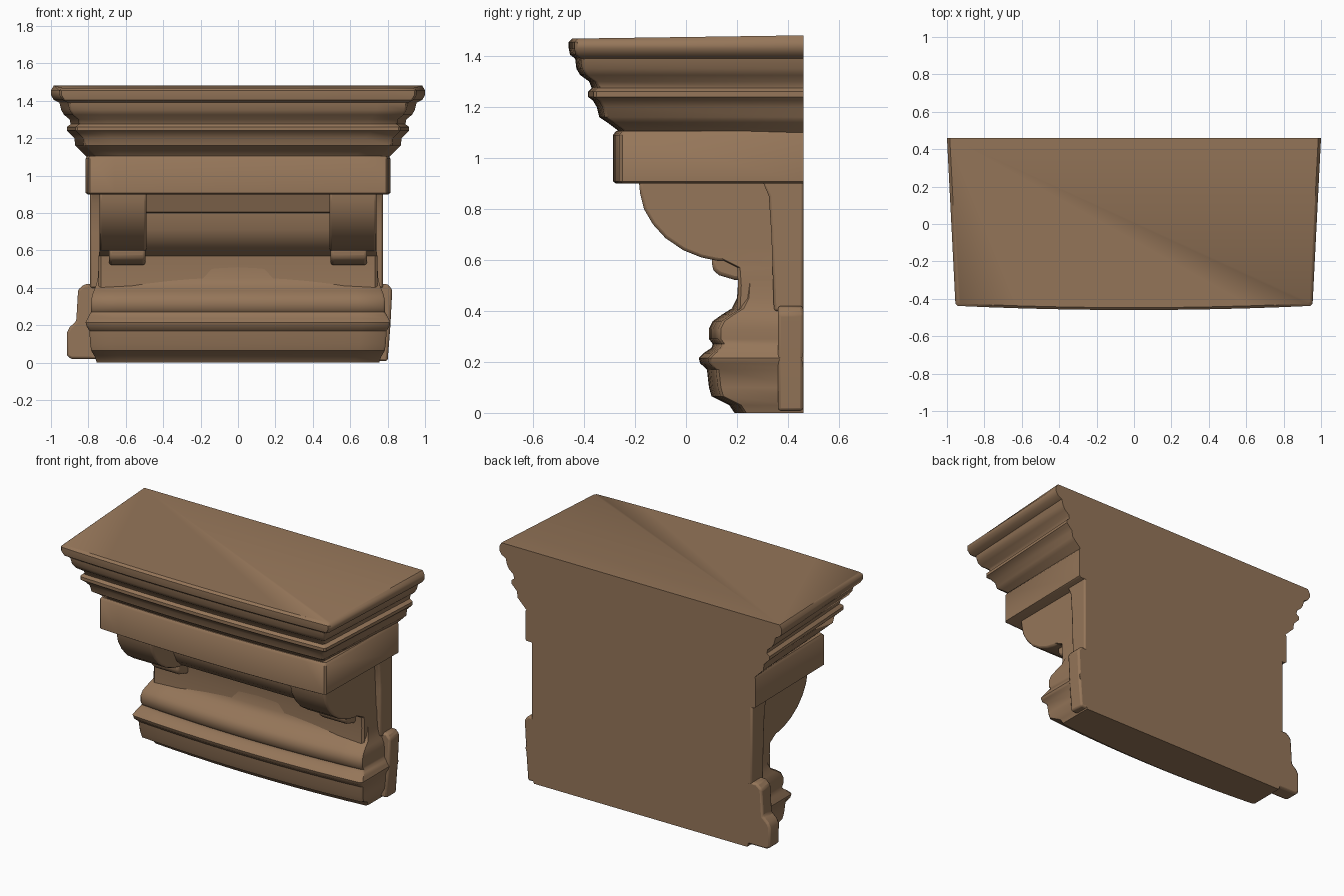
import bpy, bmesh

cube = bpy.data.objects.get("Cube")
if cube:
    bpy.data.objects.remove(cube, do_unlink=True)

BACK = 0.46
stone = bpy.data.materials.new("brown stone")
stone.use_nodes = True
color = (0.30, 0.18, 0.10, 1)
stone.diffuse_color = color
bsdf = next(n for n in stone.node_tree.nodes if n.type == 'BSDF_PRINCIPLED')
bsdf.inputs["Base Color"].default_value = color
bsdf.inputs["Roughness"].default_value = 0.8


def finish(name, bm, bevel=0.0, angle=0.7):
    bmesh.ops.recalc_face_normals(bm, faces=bm.faces)
    mesh = bpy.data.meshes.new(name)
    bm.to_mesh(mesh)
    bm.free()
    obj = bpy.data.objects.new(name, mesh)
    bpy.context.collection.objects.link(obj)
    mesh.materials.append(stone)
    if bevel:
        mod = obj.modifiers.new("soft edges", 'BEVEL')
        mod.width, mod.segments, mod.limit_method = bevel, 2, 'ANGLE'
        mod.angle_limit = 0.6
    bpy.ops.object.select_all(action='DESELECT')
    obj.select_set(True)
    bpy.context.view_layer.objects.active = obj
    bpy.ops.object.shade_smooth_by_angle(angle=angle)
    return obj


def loft(name, levels, bow, taper=0.0, rise=0.0, corner=0.012, cuts=12):
    """Stack U-shaped rings (half width, front y, z) with a bowed front."""
    bm = bmesh.new()
    rings = []
    for half, front, z in levels:
        w = half - taper
        edge = front + bow
        pts = [(half, BACK), (w, edge + corner)]
        for i in range(cuts + 1):
            t = 1 - 2 * i / cuts
            pts.append(((w - corner) * t, front + bow * t * t))
        pts += [(-w, edge + corner), (-half, BACK)]
        # the highest level tilts gently up towards the wall
        lift = rise if z == max(l[2] for l in levels) else 0
        rings.append([bm.verts.new((x, y, z + lift * (y + BACK) / (2 * BACK)))
                      for x, y in pts])
    for a, b in zip(rings, rings[1:]):
        for i in range(len(a)):
            j = (i + 1) % len(a)
            bm.faces.new((a[i], a[j], b[j], b[i]))
    bm.faces.new(rings[0])
    bm.faces.new(rings[-1])
    return finish(name, bm)


def extrude_x(name, profile, x0, x1, bevel):
    """Extrude a (y, z) side profile from x0 to x1."""
    bm = bmesh.new()
    face = bm.faces.new([bm.verts.new((x0, y, z)) for y, z in profile])
    geom = bmesh.ops.extrude_face_region(bm, geom=[face])["geom"]
    verts = [v for v in geom if isinstance(v, bmesh.types.BMVert)]
    bmesh.ops.translate(bm, verts=verts, vec=(x1 - x0, 0, 0))
    return finish(name, bm, bevel)


# Stepped cornice
loft("cornice", [
    (0.80, -0.26, 1.09), (0.82, -0.27, 1.11), (0.85, -0.31, 1.14),
    (0.87, -0.34, 1.16), (0.875, -0.35, 1.20), (0.90, -0.365, 1.225),
    (0.915, -0.385, 1.24), (0.915, -0.385, 1.26), (0.895, -0.37, 1.275),
    (0.90, -0.38, 1.30), (0.93, -0.415, 1.325), (0.945, -0.43, 1.35),
    (0.955, -0.435, 1.39), (0.985, -0.455, 1.405), (1.0, -0.46, 1.43),
    (1.0, -0.46, 1.455), (0.985, -0.447, 1.468)],
    bow=0.022, taper=0.045, rise=0.013)

# Plain frieze block
loft("frieze", [
    (0.805, -0.275, 0.90), (0.815, -0.287, 0.908), (0.815, -0.287, 1.09),
    (0.805, -0.275, 1.105)], bow=0.025, taper=0.012)

# Recessed body with a rounded roll between the brackets
loft("body_roll", [
    (0.745, 0.20, 0.40), (0.745, 0.205, 0.50), (0.745, 0.20, 0.57),
    (0.74, 0.13, 0.605), (0.74, 0.08, 0.65), (0.74, 0.05, 0.71),
    (0.74, 0.04, 0.80), (0.74, 0.02, 0.805), (0.74, -0.02, 0.91)],
    bow=0.0)

# Bowed base mouldings
loft("base_moulding", [
    (0.755, 0.19, 0.0), (0.765, 0.17, 0.03), (0.785, 0.10, 0.065),
    (0.79, 0.09, 0.10), (0.795, 0.082, 0.17), (0.81, 0.055, 0.195),
    (0.815, 0.05, 0.215), (0.805, 0.07, 0.235), (0.795, 0.10, 0.255),
    (0.785, 0.105, 0.27), (0.785, 0.09, 0.29), (0.785, 0.09, 0.33),
    (0.78, 0.105, 0.36), (0.77, 0.14, 0.385), (0.76, 0.18, 0.41),
    (0.75, 0.20, 0.45), (0.745, 0.205, 0.52)], bow=0.035)

# Curved brackets, each with a small foot
bracket = [(0.30, 0.91), (-0.185, 0.91), (-0.18, 0.86), (-0.165, 0.80),
           (-0.13, 0.74), (-0.08, 0.685), (-0.01, 0.638), (0.06, 0.61),
           (0.12, 0.597), (0.30, 0.585)]
foot = [(0.26, 0.61), (0.10, 0.61), (0.105, 0.56), (0.13, 0.54),
        (0.19, 0.522), (0.26, 0.52)]
for side, s in (("left", 1), ("right", -1)):
    extrude_x(side + "_bracket", bracket, s * 0.49, s * 0.74, 0.012)
    extrude_x(side + "_bracket_foot", foot, s * 0.495, s * 0.69, 0.015)

# Wall pilaster behind the body
pilaster = [(BACK, 0.40), (0.345, 0.40), (0.335, 0.70), (0.325, 0.85),
            (0.30, 0.91), (BACK, 0.91)]
extrude_x("wall_pilaster", pilaster, -0.79, 0.775, 0.01)

# Plinth plate against the wall, stepped out lower on the right
outline = [(0.80, 0.008), (0.815, 0.20), (0.825, 0.39), (0.80, 0.42),
           (-0.82, 0.42), (-0.855, 0.39), (-0.865, 0.22), (-0.90, 0.19),
           (-0.915, 0.16), (-0.915, 0.035), (-0.89, 0.02)]
bm = bmesh.new()
plate = bm.faces.new([bm.verts.new((x, BACK, z)) for x, z in outline])
geom = bmesh.ops.extrude_face_region(bm, geom=[plate])["geom"]
bmesh.ops.translate(bm, vec=(0, -0.10, 0),
                    verts=[v for v in geom if isinstance(v, bmesh.types.BMVert)])
finish("plinth_plate", bm, 0.012)
